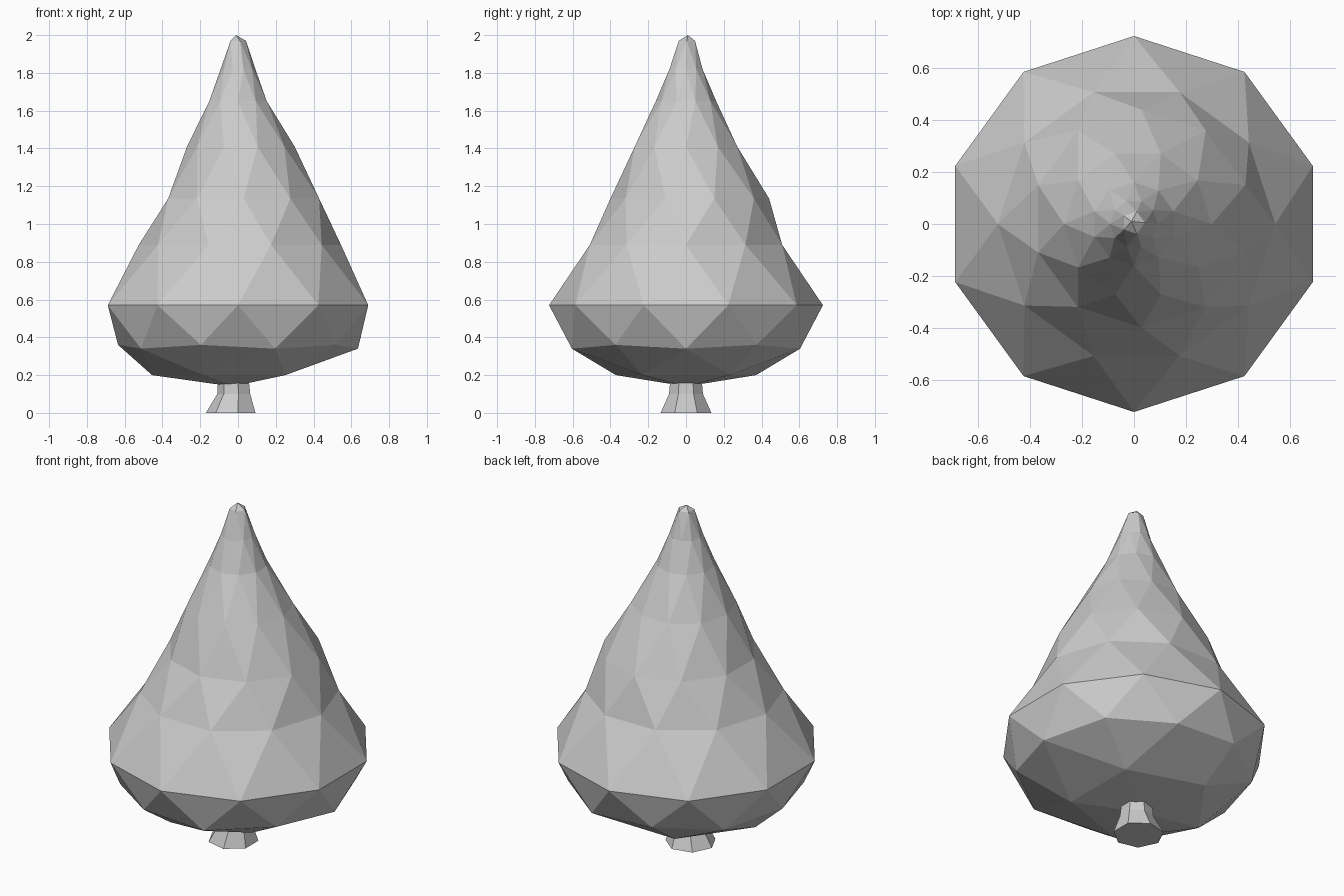
import bpy, bmesh
from math import sin, cos, radians

if "Cube" in bpy.data.objects:
    bpy.data.objects.remove(bpy.data.objects["Cube"])


def ring(bm, n, r, z, cx=0.0, cy=0.0, start=0.0, dz=0.0):
    """Ring of n vertices; even ones are lowered by dz."""
    out = []
    for i in range(n):
        a = radians(start + 360 * i / n)
        zz = z - (dz if i % 2 == 0 else 0)
        out.append(bm.verts.new((cx + r * cos(a), cy + r * sin(a), zz)))
    return out


def finish(bm, name):
    bmesh.ops.recalc_face_normals(bm, faces=bm.faces)
    me = bpy.data.meshes.new(name)
    bm.to_mesh(me)
    bm.free()
    ob = bpy.data.objects.new(name, me)
    bpy.context.collection.objects.link(ob)
    return ob


def stagger(bm, a, b, b_ahead):
    """Triangle band between two 10-sided rings offset by half a step."""
    n = len(a)
    for i in range(n):
        j = (i + 1) % n
        if b_ahead:
            bm.faces.new((a[i], a[j], b[i]))
            bm.faces.new((a[j], b[j], b[i]))
        else:
            bm.faces.new((a[i], b[j], b[i]))
            bm.faces.new((a[i], a[j], b[j]))


def cap(bm, ten, five, pole, odd):
    """Close a 10-ring through a 5-ring to a single pole."""
    for i in range(5):
        k = 2 * i + odd
        p, q = five[i], five[(i + 1) % 5]
        t = [ten[(k + d) % 10] for d in (-1, 0, 1)]
        bm.faces.new((t[0], t[1], p))
        bm.faces.new((t[1], t[2], p))
        bm.faces.new((t[2], q, p))
        bm.faces.new((p, q, pole))


# Foliage: stretched faceted teardrop, (radius, z, centre x, centre y, start)
bm = bmesh.new()
levels = [
    (0.635, 0.36, 0.00, 0.00, 0),
    (0.725, 0.57, 0.00, 0.00, 18),
    (0.535, 0.89, 0.01, 0.00, 0),
    (0.420, 1.135, 0.03, 0.02, 18),
    (0.285, 1.41, 0.015, 0.00, 0),
    (0.160, 1.65, 0.00, 0.00, 18),
    (0.092, 1.82, 0.00, 0.00, 0),
]
rings = [ring(bm, 10, r, z, cx, cy, s, 0.02 if i == 0 else 0)
         for i, (r, z, cx, cy, s) in enumerate(levels)]
for i in range(len(rings) - 1):
    stagger(bm, rings[i], rings[i + 1], i % 2 == 0)
low5 = ring(bm, 5, 0.39, 0.20, -0.065, 0, 36)
cap(bm, rings[0], low5, bm.verts.new((-0.03, 0, 0.14)), 1)
top5 = ring(bm, 5, 0.045, 1.97, -0.003, 0.005, 0)
cap(bm, rings[-1], top5, bm.verts.new((-0.01, 0.01, 2.0)), 0)
finish(bm, "foliage")

# Trunk: flared seven-sided stump
bm = bmesh.new()
trunk = [ring(bm, 7, r, z, cx, 0, 180) for r, z, cx in
         ((0.138, 0.0, -0.032), (0.092, 0.10, -0.018), (0.085, 0.18, -0.02))]
for a, b in zip(trunk, trunk[1:]):
    for i in range(7):
        j = (i + 1) % 7
        bm.faces.new((a[i], a[j], b[j], b[i]))
bm.faces.new(trunk[0][::-1])
bm.faces.new(trunk[-1])
finish(bm, "trunk")
